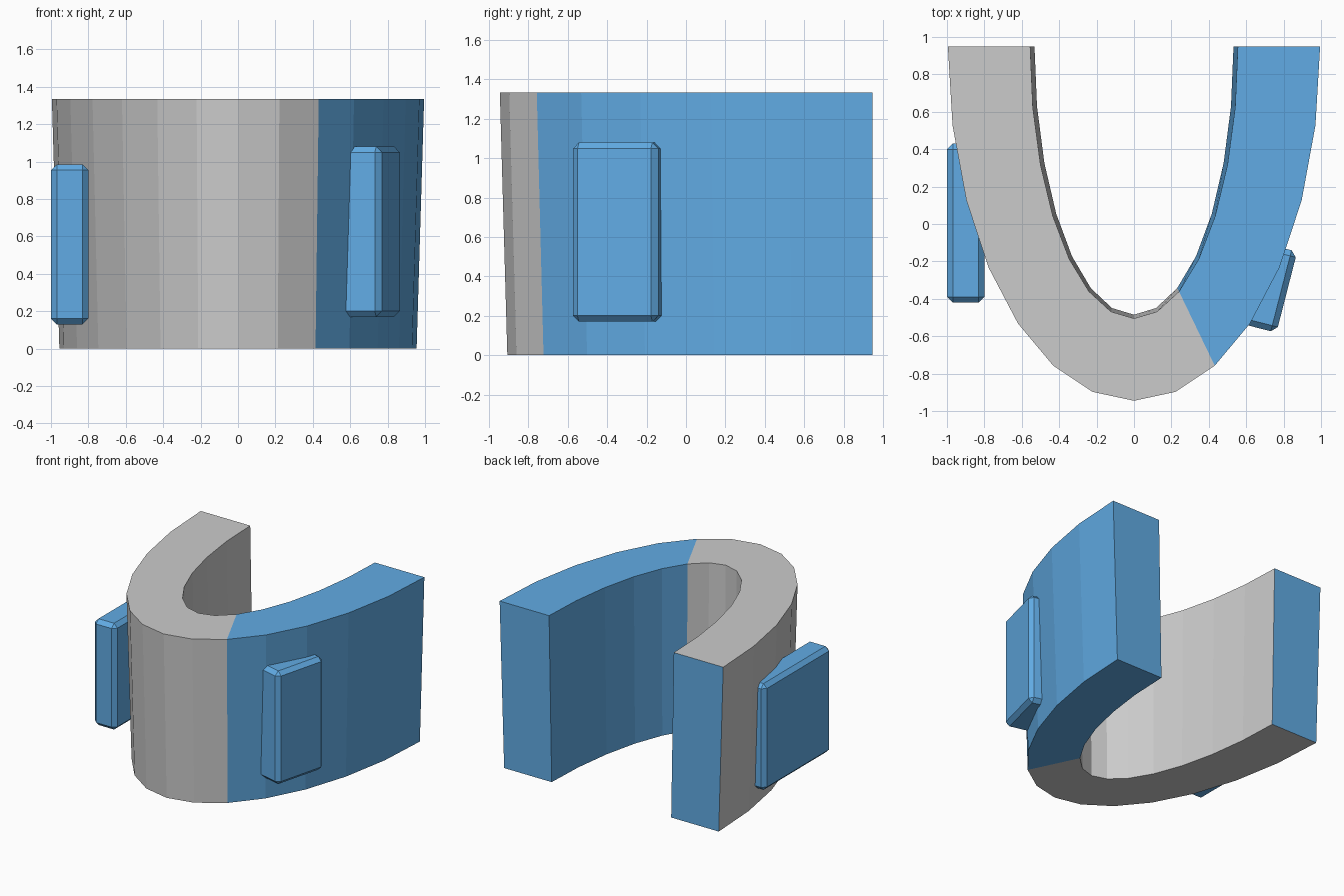
import bpy, bmesh
from math import sin, cos, pi, radians
from mathutils import Matrix

if "Cube" in bpy.data.objects:
    bpy.data.objects.remove(bpy.data.objects["Cube"])

blue = bpy.data.materials.new("blue")
blue.diffuse_color = (0.12, 0.41, 0.78, 1)
blue.use_nodes = True
blue.node_tree.nodes["Principled BSDF"].inputs["Base Color"].default_value = blue.diffuse_color
grey = bpy.data.materials.new("grey")
grey.diffuse_color = (0.8, 0.8, 0.8, 1)
grey.use_nodes = True
grey.node_tree.nodes["Principled BSDF"].inputs["Base Color"].default_value = grey.diffuse_color

BACK, HEIGHT, STEPS = 0.948, 1.333, 7   # steps per quarter ellipse


def add_object(name, bm, mats):
    bmesh.ops.recalc_face_normals(bm, faces=bm.faces)
    mesh = bpy.data.meshes.new(name)
    bm.to_mesh(mesh)
    bm.free()
    for m in mats:
        mesh.materials.append(m)
    ob = bpy.data.objects.new(name, mesh)
    bpy.context.collection.objects.link(ob)
    return ob


def half_ellipse(bm, a, b, z):
    angles = [k * pi / 2 / STEPS for k in range(-STEPS, STEPS + 1)]
    return [bm.verts.new((a * sin(t), BACK - b * cos(t), z)) for t in angles]


# U-shaped wall, slightly wider at the top
bm = bmesh.new()
loops = [half_ellipse(bm, 0.955, 1.855, 0),
         half_ellipse(bm, 0.995, 1.893, HEIGHT),
         half_ellipse(bm, 0.555, 1.453, HEIGHT),
         half_ellipse(bm, 0.532, 1.433, 0)]
for i in range(2 * STEPS):
    for j in range(4):
        p, q = loops[j], loops[(j + 1) % 4]
        f = bm.faces.new((p[i], p[i + 1], q[i + 1], q[i]))
        f.material_index = 1 if i >= STEPS + 2 else 0   # right arm is blue
# Blue end faces
for i in (0, -1):
    bm.faces.new([loop[i] for loop in loops]).material_index = 1
add_object("curved_wall", bm, [grey, blue])


# Chamfered side blocks
def block(name, size, centre, angle=0):
    bm = bmesh.new()
    bmesh.ops.create_cube(bm, size=1, matrix=Matrix.Diagonal((*size, 1)))
    bmesh.ops.bevel(bm, geom=bm.edges[:], offset=0.031, segments=1,
                    affect='EDGES', profile=0.5)
    ob = add_object(name, bm, [blue])
    ob.location = centre
    ob.rotation_euler.z = angle


block("left_block", (0.2, 0.85, 0.855), (-0.9, 0.005, 0.557))

# Right block is turned to follow the wall and sunk into it
turn = radians(-14.4)
n, u = 0.742, -0.15
block("right_block", (0.28, 0.447, 0.91),
      (n * cos(turn) - u * sin(turn), n * sin(turn) + u * cos(turn), 0.625), turn)
